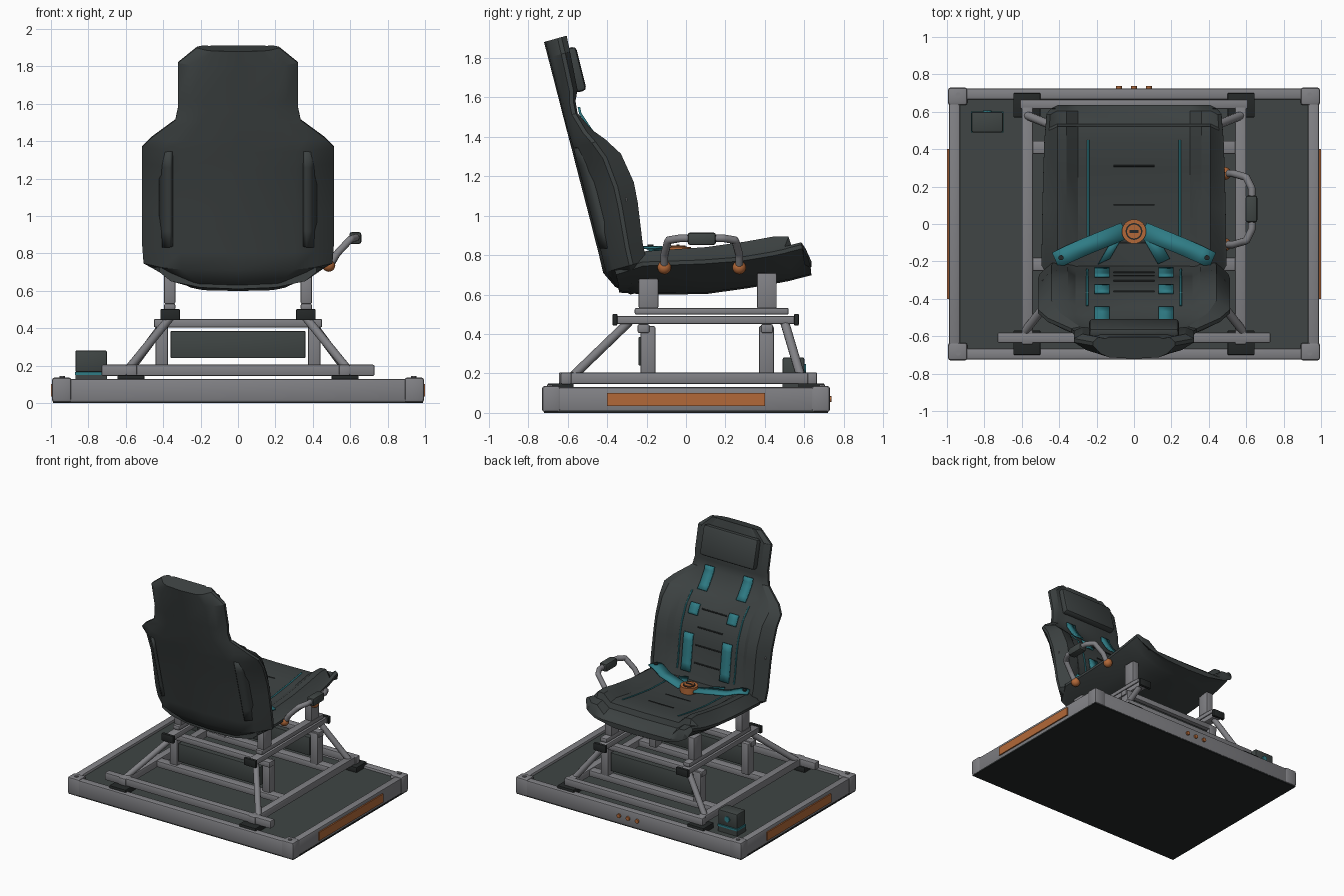
import bpy, bmesh, math
from mathutils import Vector

if "Cube" in bpy.data.objects:
    bpy.data.objects.remove(bpy.data.objects["Cube"])

def mat(name, c):
    m = bpy.data.materials.new(name)
    m.diffuse_color = (*c, 1)
    m.use_nodes = True
    m.node_tree.nodes["Principled BSDF"].inputs["Base Color"].default_value = m.diffuse_color
    return m

SEAT = mat("charcoal upholstery", (0.045, 0.053, 0.053))
FLOOR = mat("dark floor panel", (0.05, 0.06, 0.058))
METAL = mat("grey metal", (0.22, 0.22, 0.235))
TEAL = mat("teal webbing", (0.028, 0.2, 0.235))
ORANGE = mat("orange accent", (0.45, 0.14, 0.04))
BLACK = mat("black trim", (0.018, 0.021, 0.021))

def add(name, me, m):
    o = bpy.data.objects.new(name, me)
    bpy.context.collection.objects.link(o)
    me.materials.clear()
    me.materials.append(m)
    return o

def finish(name, bm, m, angle=30):
    bmesh.ops.recalc_face_normals(bm, faces=bm.faces)
    me = bpy.data.meshes.new(name)
    bm.to_mesh(me)
    bm.free()
    me.shade_smooth()
    me.set_sharp_from_angle(angle=math.radians(angle))
    return add(name, me, m)

def box(name, x, y, z, m, bev=0.008, rx=0):
    """Box from (min, max) ranges, with softened edges."""
    bm = bmesh.new()
    bmesh.ops.create_cube(bm, size=1)
    c = Vector([(r[0] + r[1]) / 2 for r in (x, y, z)])
    for v in bm.verts:
        v.co = Vector((v.co.x * (x[1] - x[0]), v.co.y * (y[1] - y[0]), v.co.z * (z[1] - z[0])))
    if bev:
        bmesh.ops.bevel(bm, geom=bm.edges[:], offset=bev, segments=2, profile=0.5, affect='EDGES')
    o = finish(name, bm, m)
    o.location = c
    o.rotation_euler.x = rx
    return o

def disc(name, loc, r, d, m, axis='Z', seg=24):
    bm = bmesh.new()
    bmesh.ops.create_cone(bm, cap_ends=True, segments=seg, radius1=r, radius2=r, depth=d)
    o = finish(name, bm, m)
    o.location = loc
    o.rotation_euler = {'Z': (0, 0, 0), 'Y': (math.pi / 2, 0, 0), 'X': (0, math.pi / 2, 0)}[axis]
    return o

def tube(name, pts, r, m, smooth=False):
    cu = bpy.data.curves.new(name, 'CURVE')
    cu.dimensions, cu.bevel_depth, cu.bevel_resolution, cu.use_fill_caps = '3D', r, 3, True
    if smooth:
        s = cu.splines.new('NURBS')
        s.order_u, s.use_endpoint_u, s.resolution_u = 3, True, 8
    else:
        s = cu.splines.new('POLY')
    s.points.add(len(pts) - 1)
    for p, q in zip(s.points, pts):
        p.co = (*q, 1)
    tmp = bpy.data.objects.new(name, cu)
    bpy.context.collection.objects.link(tmp)
    dg = bpy.context.evaluated_depsgraph_get()
    me = bpy.data.meshes.new_from_object(tmp.evaluated_get(dg))
    bpy.data.objects.remove(tmp)
    return add(name, me, m)

def strap(name, pts, side, m, t=0.012):
    """Flat webbing along a path; side is the half-width vector."""
    bm = bmesh.new()
    side = Vector(side)
    rows = [(bm.verts.new(Vector(p) - side), bm.verts.new(Vector(p) + side)) for p in pts]
    for a, b in zip(rows, rows[1:]):
        bm.faces.new((a[0], a[1], b[1], b[0]))
    o = finish(name, bm, m)
    mod = o.modifiers.new("thickness", 'SOLIDIFY')
    mod.thickness, mod.offset = t, 0
    return o

def loft(name, halves, m, angle):
    """Skin mirrored half sections that start and end on x = 0."""
    bm = bmesh.new()
    loops = []
    for h in halves:
        full = h + [(-x, y, z) for x, y, z in reversed(h[1:-1])]
        loops.append([bm.verts.new(p) for p in full])
    n = len(loops[0])
    for a, b in zip(loops, loops[1:]):
        for i in range(n):
            bm.faces.new((a[i], a[(i + 1) % n], b[(i + 1) % n], b[i]))
    bm.faces.new(loops[0])
    bm.faces.new(loops[-1])
    return finish(name, bm, m, angle)

def lerp(table, t, k):
    for a, b in zip(table, table[1:]):
        if t <= b[0]:
            f = max(0, (t - a[0]) / (b[0] - a[0]))
            return a[k] + f * (b[k] - a[k])
    return table[-1][k]

# Base platform
box("floor_panel", (-.97, .97), (-.70, .70), (0.004, .11), FLOOR, 0)
box("underside_panel", (-.99, .99), (-.72, .72), (0, .012), BLACK, 0)
for s in (-1, 1):
    box("base_long_rail", (-.99, .99), sorted((s * .665, s * .725)), (.006, .13), METAL, .012)
    box("base_side_rail", sorted((s * .93, s * .99)), (-.72, .72), (.006, .13), METAL, .012)
    box("side_marker", sorted((s * .985, s * 1.0)), (-.4, .4), (.035, .102), ORANGE, 0)
    for t in (-1, 1):
        box("base_corner", sorted((s * .89, s * .995)), sorted((t * .635, t * .73)), (.004, .137), METAL, .015)
        disc("corner_bolt", (s * .94, t * .69, .139), .014, .01, METAL, seg=12)
        box("foot_pad", sorted((s * .5, s * .645)), sorted((t * .57, t * .70)), (.10, .15), BLACK, .005)
for i in (-1, 0, 1):
    disc("port_button", (i * .08, .727, .07), .016, .02, ORANGE, 'Y', 12)

# Lower support frame
box("lower_front_bar", (-.73, .73), (-.635, -.58), (.145, .205), METAL)
box("lower_back_bar", (-.61, .61), (.615, .665), (.145, .205), METAL)
for y in (-.215, .41):
    box("lower_cross_bar", (-.56, .56), (y - .035, y + .035), (.15, .2), METAL)
    box("upper_cross_bar", (-.45, .45), (y - .03, y + .03), (.405, .45), METAL)
    box("cross_panel", (-.36, .36), (y - .025, y + .025), (.24, .385), FLOOR, .004)
for s in (-1, 1):
    box("lower_side_rail", sorted((s * .54, s * .60)), (-.645, .66), (.147, .205), METAL)
    tube("front_brace", [(s * .58, -.57, .19), (s * .36, -.29, .46)], .023, METAL)
    tube("back_brace", [(s * .57, .58, .19), (s * .37, .50, .46)], .023, METAL)
    # Slide rails
    box("slide_rail", sorted((s * .33, s * .40)), (-.36, .56), (.45, .492), METAL)
    box("seat_rail", sorted((s * .335, s * .395)), (-.26, .52), (.498, .532), METAL)
    for y in (-.36, .56):
        box("rail_cap", sorted((s * .31, s * .415)), (y - .012, y + .012), (.443, .502), BLACK, .005)
    for y, top in ((-.19, .68), (.41, .71)):
        box("lower_post", sorted((s * .375, s * .44)), (y - .06 + .02, y + .035), (.19, .44), METAL)
        box("upper_post", sorted((s * .335, s * .395)), (y - .05, y + .05), (.53, top), METAL)

# Seat pan: y, bottom, edge z, half width, centre top, bolster top
PAN = [(-.34, .61, .72, .42, .76, .80), (-.2, .60, .765, .495, .78, .82), (.1, .602, .775, .49, .79, .84),
       (.3, .63, .79, .485, .815, .868), (.45, .655, .815, .48, .84, .895), (.52, .668, .83, .475, .83, .893),
       (.535, .672, .835, .473, .79, .845), (.605, .69, .853, .468, .765, .835), (.635, .697, .80, .44, .74, .77)]

def pan_section(y, b, e, w, c, k):
    return [(0, y, b), (.2, y, b + .008), (.36, y - .003, b + (e - b) * .38), (w, y - .015, e - .02),
            (w, y - .02, e), (w - .02, y - .02, e + .012), (.41, y, k), (.36, y, k - .004),
            (.30, y, c + .004), (0, y, c)]
loft("seat_pan", [pan_section(*r) for r in PAN], SEAT, 28)

# Backrest: rear z, rear y, half width, bolster y, recess of centre
BACK = [(.60, -.28, .25, -.18, 0), (.64, -.36, .36, -.2, 0), (.71, -.42, .505, -.2, .02),
        (.8, -.441, .512, -.22, .035), (1.0, -.492, .512, -.245, .035), (1.1, -.518, .512, -.265, .035),
        (1.25, -.557, .512, -.33, .035), (1.34, -.58, .512, -.41, .03), (1.40, -.596, .46, -.475, .015),
        (1.50, -.622, .335, -.55, 0), (1.56, -.637, .322, -.56, 0), (1.61, -.65, .32, -.55, 0),
        (1.80, -.699, .32, -.588, 0), (1.88, -.72, .22, -.605, 0)]

def back_section(z, yb, w, fy, rec):
    e = min(.16, .6 * (fy - yb))
    pts = [(0, yb), (.6 * w, yb + e * .1), (.8 * w, yb + e * .38), (w, yb + e), (w, yb + e + .02),
           (.86 * w, fy), (.69 * w, fy - .008), (.61 * w, fy - rec), (0, fy - rec)]
    return [(x, y, z + .28 * (y - yb)) for x, y in pts]
loft("backrest", [back_section(*r) for r in BACK], SEAT, 28)
box("headrest_pad", (-.24, .24), (-.59, -.53), (1.625, 1.855), SEAT, .02, math.radians(14))

def on_back(x, z, off):
    """Point on the front centre of the backrest."""
    yb, y = lerp(BACK, z, 1), lerp(BACK, z, 3) - lerp(BACK, z, 4)
    return (x, y + off, z + .28 * (y - yb))

def steps(a, b, n):
    return [a + (b - a) * i / n for i in range(n + 1)]

# Creases across the padding
for z in (.85, .98, 1.11, 1.24):
    tube("back_crease", [on_back(x, z, .001) for x in (-.11, .11)], .005, BLACK)
for y in (-.1, .1, .31):
    z = lerp(PAN, y, 4)
    tube("seat_crease", [(-.11, y, z), (.11, y, z)], .005, BLACK)

for s in (-1, 1):
    # Seams, shell ribs and shoulder straps
    tube("seat_seam", [(s * .245, y, lerp(PAN, y, 4) + .004) for y in steps(-.12, .45, 8)], .006, TEAL)
    tube("back_seam", [on_back(s * .25, z, .003) for z in steps(.78, 1.34, 10)], .006, TEAL)
    strap("shell_rib", [(s * .385, lerp(BACK, z, 1) + .045, z + .015) for z in steps(.82, 1.33, 6)],
          (s * .028, .03, 0), SEAT, .024)
    for a, b in ((1.36, 1.53), (1.19, 1.27), (.78, 1.06)):
        strap("shoulder_strap", [on_back(s * .17, z, .012) for z in steps(a, b, 5)], (.04, 0, 0), TEAL)
    # Lap belt
    strap("lap_belt", [(s * .05, -.035, .815), (s * .27, -.125, .815), (s * .36, -.165, .84), (s * .42, -.195, .838)],
          (s * .018, .042, 0), TEAL)
    strap("lower_strap", [(s * .08, -.06, .81), (s * .16, -.2, .80)], (.032, .015, 0), TEAL)
    disc("belt_anchor", (s * .39, -.18, .848), .014, .012, BLACK, seg=12)
    disc("side_bolt", (s * .475, -.31, 1.08), .012, .03, METAL, 'X', 12)

# Harness buckle
disc("buckle", (0, -.04, .815), .065, .05, ORANGE)
disc("buckle_ring", (0, -.04, .84), .045, .008, BLACK)
disc("buckle_button", (0, -.04, .845), .037, .008, ORANGE)
box("buckle_slot", (-.025, .025), (-.047, -.033), (.845, .853), BLACK, 0)

# Side grab handle
tube("handle_tube", [(.49, -.11, .735), (.53, -.11, .80), (.60, -.09, .875), (.63, -.03, .885), (.632, .08, .885),
                     (.63, .19, .885), (.60, .25, .875), (.53, .27, .80), (.49, .27, .73)], .02, METAL, True)
box("handle_grip", (.595, .66), (.008, .152), (.85, .915), FLOOR, .015)
for y in (-.11, .27):
    bm = bmesh.new()
    bmesh.ops.create_uvsphere(bm, u_segments=16, v_segments=10, radius=.035)
    finish("handle_joint", bm, ORANGE).location = (.485, y, .737)

# Control box on the floor
box("control_box", (-.87, -.70), (.49, .60), (.165, .282), FLOOR, .01)
box("control_box_band", (-.872, -.698), (.488, .602), (.15, .165), TEAL, 0)
box("control_box_base", (-.87, -.70), (.49, .60), (.1, .15), FLOOR, 0)
disc("control_knob", (-.785, .602, .225), .022, .012, TEAL, 'Y', 16)
